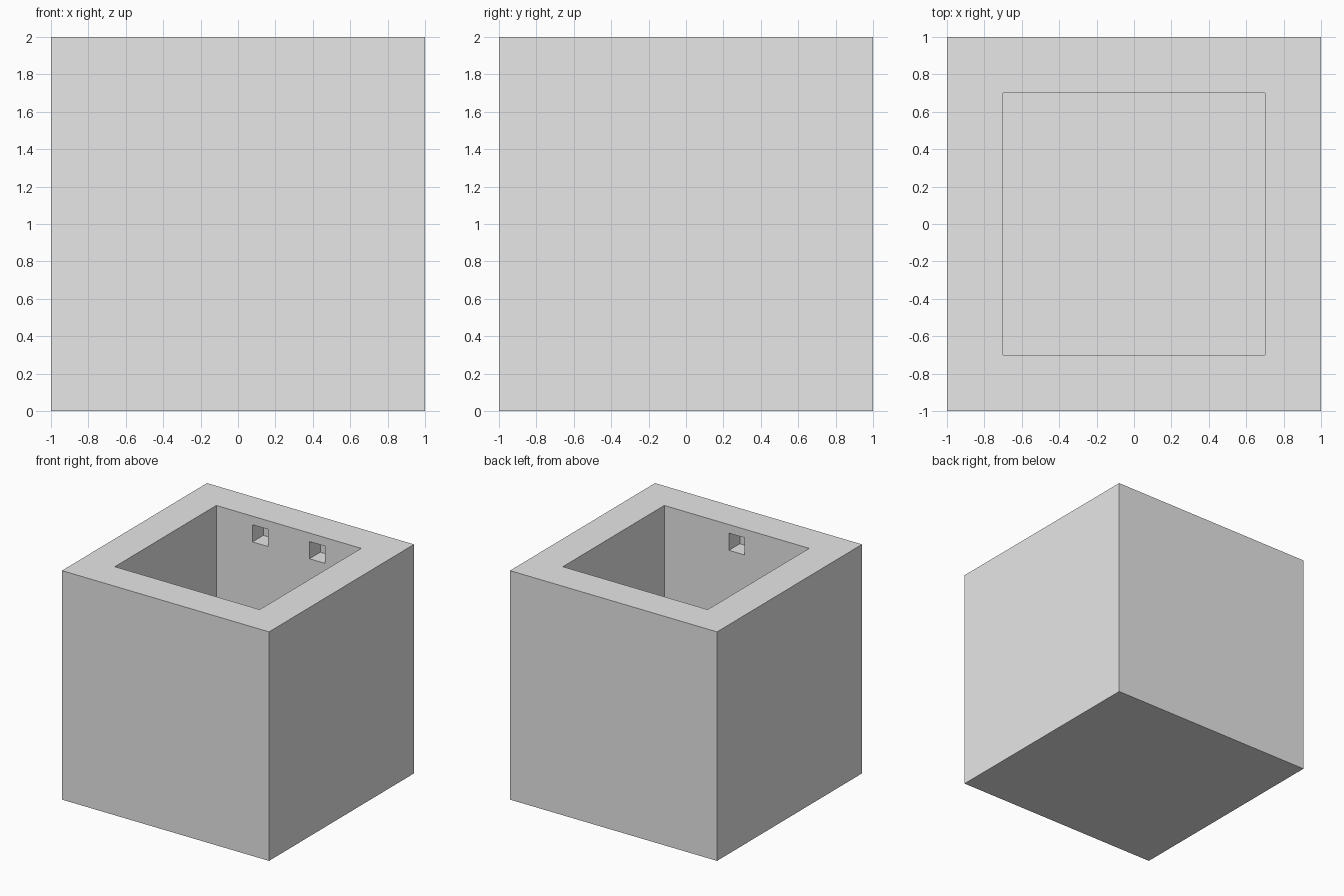
import bpy
import bmesh
from mathutils import Matrix, Vector

cube = bpy.data.objects.get("Cube")
if cube:
    bpy.data.objects.remove(cube, do_unlink=True)

SIZE, OPENING, FLOOR = 2.0, 1.4, 0.3
NOTCH, NOTCH_Z = 0.15, 1.85

grey = bpy.data.materials.new("light grey")
grey.use_nodes = True
grey.diffuse_color = (0.8, 0.8, 0.8, 1)
grey.node_tree.nodes["Principled BSDF"].inputs["Base Color"].default_value = grey.diffuse_color


def box(name, size, centre):
    """Flat-shaded box with its size baked into the mesh."""
    bm = bmesh.new()
    bmesh.ops.create_cube(bm, size=1, matrix=Matrix.Translation(centre) @ Matrix.Diagonal((*size, 1)))
    mesh = bpy.data.meshes.new(name)
    bm.to_mesh(mesh)
    bm.free()
    mesh.materials.append(grey)
    obj = bpy.data.objects.new(name, mesh)
    bpy.context.collection.objects.link(obj)
    return obj


def cut(target, cutter):
    """Subtract the cutter, then discard it."""
    mod = target.modifiers.new(cutter.name, 'BOOLEAN')
    mod.operation = 'DIFFERENCE'
    mod.solver = 'EXACT'
    mod.object = cutter
    cutter.hide_render = True
    bpy.context.view_layer.objects.active = target
    bpy.ops.object.modifier_apply(modifier=mod.name)
    bpy.data.objects.remove(cutter, do_unlink=True)


# Thick-walled square container
container = box("container", (SIZE, SIZE, SIZE), Vector((0, 0, SIZE / 2)))

# Open cavity, running past the rim for a clean cut
depth = SIZE - FLOOR + 0.1
cut(container, box("cavity", (OPENING, OPENING, depth), Vector((0, 0, FLOOR + depth / 2))))

# Square sockets inside: two in the back wall, one in the front wall
for x, side in ((-0.275, 1), (0.275, 1), (0, -1)):
    cut(container, box("socket", (NOTCH, 2 * NOTCH, NOTCH), Vector((x, side * OPENING / 2, NOTCH_Z))))
